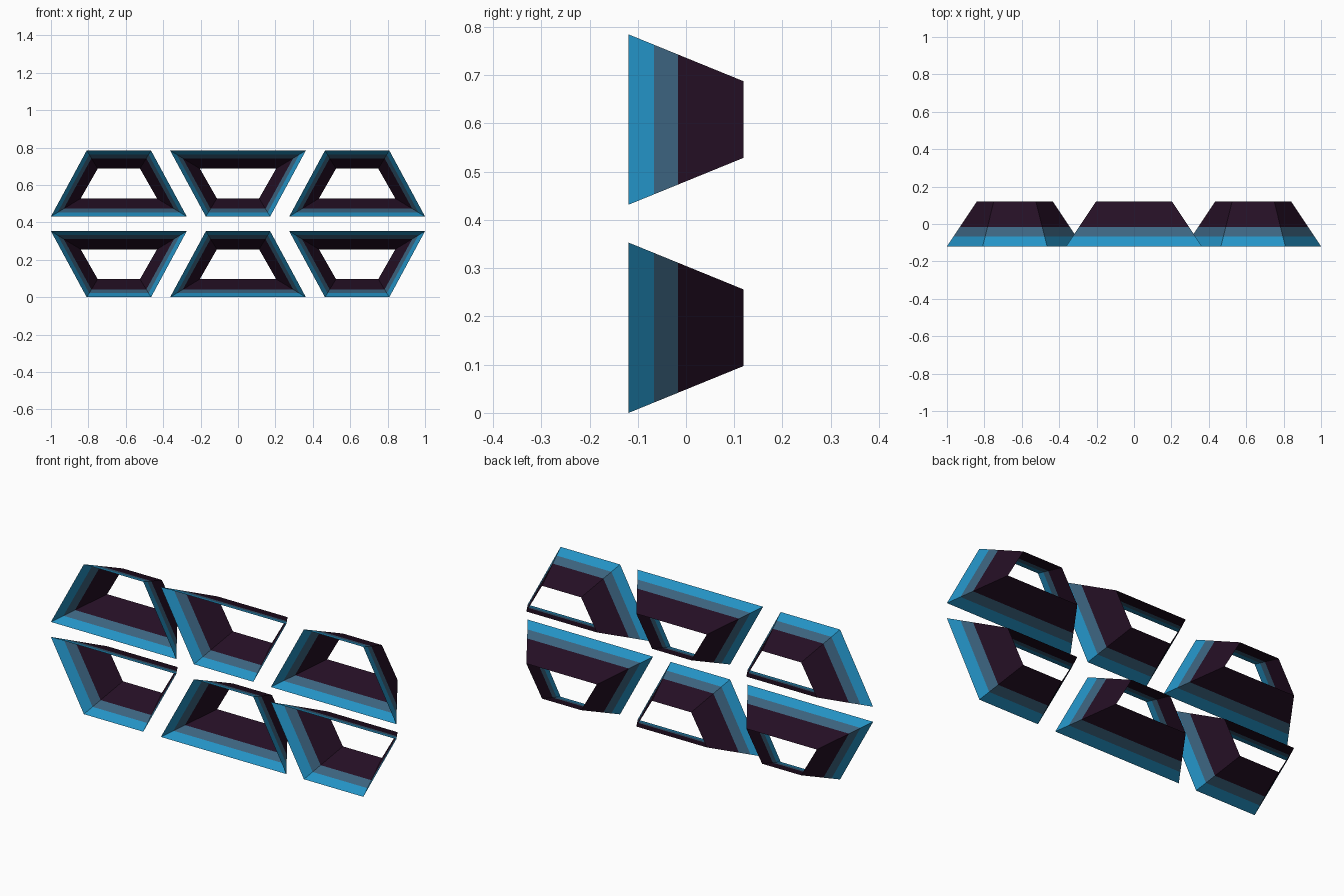
import bpy

if "Cube" in bpy.data.objects:
    bpy.data.objects.remove(bpy.data.objects["Cube"])

def material(name, rgb):
    m = bpy.data.materials.new(name)
    m.diffuse_color = (*rgb, 1)
    m.use_nodes = True
    m.node_tree.nodes["Principled BSDF"].inputs["Base Color"].default_value = m.diffuse_color
    return m

MATS = [material("bright blue", (0.018, 0.30, 0.58)),
        material("slate blue", (0.046, 0.13, 0.22)),
        material("dark plum", (0.018, 0.0048, 0.018))]

# depth stations from wide front mouth to narrow back opening; one colour band between each
STATIONS = [-0.119, -0.066, -0.017, 0.119]
FRONT = (0.363, 0.172, 0.1765)   # half long side, half short side, half height
BACK = (0.204, 0.113, 0.0795)

def funnel(name, cx, cz, long_side_up):
    """Open trapezoid funnel made of three coloured bands."""
    s = 1 if long_side_up else -1
    verts, faces, bands = [], [], []
    for y in STATIONS:
        t = (y - STATIONS[0]) / (STATIONS[-1] - STATIONS[0])
        a, b, h = (f + (k - f) * t for f, k in zip(FRONT, BACK))
        ring = [(-a, h), (a, h), (b, -h), (-b, -h)]
        if s < 0:
            ring = [(x, -z) for x, z in reversed(ring)]
        verts += [(cx + x, y, cz + z) for x, z in ring]
    for band in range(3):
        for i in range(4):
            j = (i + 1) % 4
            o = band * 4
            faces.append((o + i, o + j, o + 4 + j, o + 4 + i))
            bands.append(band)
    mesh = bpy.data.meshes.new(name)
    mesh.from_pydata(verts, [], faces)
    for m in MATS:
        mesh.materials.append(m)
    for p, band in zip(mesh.polygons, bands):
        p.material_index = band
    mesh.update()
    obj = bpy.data.objects.new(name, mesh)
    bpy.context.collection.objects.link(obj)

# two rows of three, alternating orientation
for row, (label, cz) in enumerate([("lower", 0.1765), ("upper", 0.608)]):
    for col, side in enumerate(["left", "middle", "right"]):
        funnel(f"{label}_{side}_funnel", (col - 1) * 0.637, cz, (row + col) % 2 == 0)
